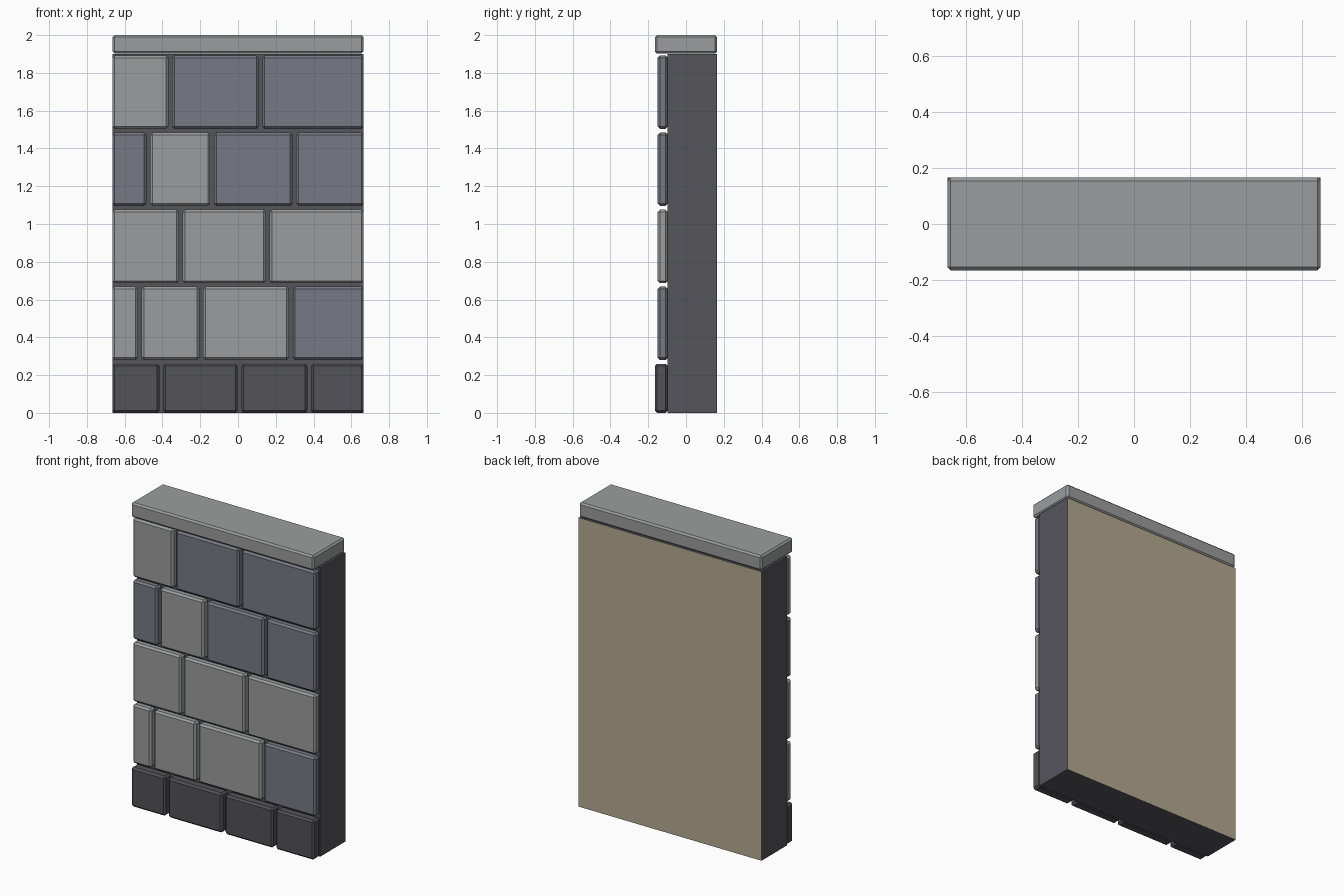
import bpy, bmesh

if "Cube" in bpy.data.objects:
    bpy.data.objects.remove(bpy.data.objects["Cube"])

def material(name, rgb):
    m = bpy.data.materials.new(name)
    m.diffuse_color = (*rgb, 1)
    m.use_nodes = True
    m.node_tree.nodes["Principled BSDF"].inputs["Base Color"].default_value = m.diffuse_color
    return m

LIGHT = material("light grey stone", (0.33, 0.335, 0.34))
BLUE = material("blue grey stone", (0.185, 0.195, 0.235))
DARK = material("dark stone", (0.085, 0.085, 0.098))
CORE = material("dark mortar", (0.09, 0.09, 0.105))
TAN = material("tan plaster", (0.46, 0.40, 0.28))

def box(name, lo, hi, mat, chamfer=0.0):
    """Box between two corners with optional flat chamfer on every edge."""
    bm = bmesh.new()
    bmesh.ops.create_cube(bm, size=1)
    for v in bm.verts:
        v.co = [(a + b) / 2 + c * (b - a) for a, b, c in zip(lo, hi, v.co)]
    if chamfer:
        bmesh.ops.bevel(bm, geom=bm.edges[:], offset=chamfer, segments=1,
                        affect='EDGES', profile=0.5)
    bmesh.ops.recalc_face_normals(bm, faces=bm.faces[:])
    me = bpy.data.meshes.new(name)
    bm.to_mesh(me)
    bm.free()
    me.materials.append(mat)
    ob = bpy.data.objects.new(name, me)
    bpy.context.collection.objects.link(ob)
    return ob

W, D, GAP = 0.665, 0.165, 0.02

# wall core with plastered back
core = box("wall_core", (-W, -0.097, 0), (W, D, 1.9), CORE)
core.data.materials.append(TAN)
for p in core.data.polygons:
    if p.normal.y > 0.9:
        p.material_index = 1

# coping slab
box("coping", (-W, -D, 1.903), (W, D, 2.0), LIGHT, 0.011)

# stone courses: bottom, top, front y, joint positions, stone colours
L, B, K = LIGHT, BLUE, DARK
courses = [
    (0.0, 0.26, -D, (-0.406, 0.008, 0.377), (K, K, K, K)),
    (0.28, 0.668, -0.15, (-0.52, -0.195, 0.28), (L, L, L, B)),
    (0.687, 1.076, -0.15, (-0.303, 0.158), (L, L, L)),
    (1.096, 1.484, -0.15, (-0.475, -0.137, 0.298), (B, L, B, B)),
    (1.504, 1.892, -0.15, (-0.359, 0.119), (L, B, B)),
]
for r, (z0, z1, y, joints, mats) in enumerate(courses):
    edges = (-W - GAP / 2, *joints, W + GAP / 2)
    for i, mat in enumerate(mats):
        box(f"stone_course_{r + 1}_block_{i + 1}",
            (edges[i] + GAP / 2, y, z0), (edges[i + 1] - GAP / 2, -0.096, z1),
            mat, 0.012)
